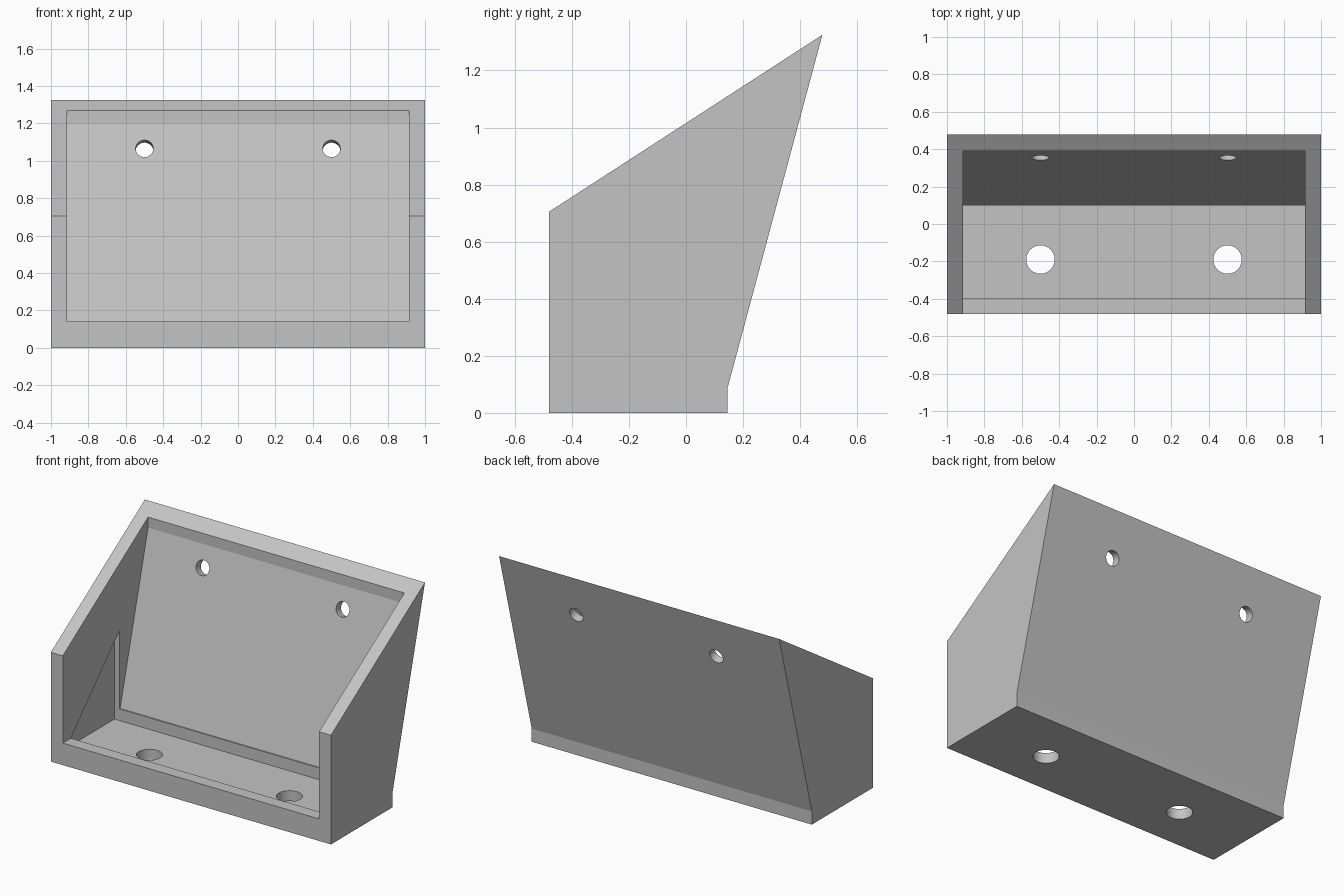
import bpy, bmesh, math
from mathutils import Vector

cube = bpy.data.objects.get("Cube")
if cube:
    bpy.data.objects.remove(cube, do_unlink=True)

grey = bpy.data.materials.new("light_grey")
grey.use_nodes = True
colour = (0.55, 0.55, 0.55, 1)
grey.diffuse_color = colour
grey.node_tree.nodes["Principled BSDF"].inputs["Base Color"].default_value = colour


def add_object(name, bm):
    bmesh.ops.recalc_face_normals(bm, faces=bm.faces)
    mesh = bpy.data.meshes.new(name)
    bm.to_mesh(mesh)
    bm.free()
    mesh.materials.append(grey)
    obj = bpy.data.objects.new(name, mesh)
    bpy.context.collection.objects.link(obj)
    return obj


def prism(name, profile, half):
    """Side profile (y, z) extruded across the width."""
    bm = bmesh.new()
    face = bm.faces.new([bm.verts.new((-half, y, z)) for y, z in profile])
    new = bmesh.ops.extrude_face_region(bm, geom=[face])["geom"]
    verts = [v for v in new if isinstance(v, bmesh.types.BMVert)]
    bmesh.ops.translate(bm, verts=verts, vec=(2 * half, 0, 0))
    return add_object(name, bm)


def drill(name, centre, axis, radius, depth):
    bm = bmesh.new()
    bmesh.ops.create_cone(bm, cap_ends=True, segments=48, radius1=radius,
                          radius2=radius, depth=depth)
    obj = add_object(name, bm)
    obj.location = centre
    obj.rotation_euler = Vector(axis).to_track_quat('Z', 'Y').to_euler()
    return obj


# Solid outer body with a leaning back and sloping sides
bracket = prism("bracket_body", [(-0.48, 0), (0.145, 0), (0.145, 0.085),
                                 (0.478, 1.325), (-0.48, 0.705)], 1.0)

# Open interior, then the undercut floor pocket with its triangular side recesses
cutters = [
    prism("interior_cutter", [(-0.7, 0.142), (0.105, 0.142), (0.39, 1.2),
                              (0.39, 1.6), (-0.7, 1.6)], 0.915),
    prism("pocket_cutter", [(-0.42, 0.067), (0.097, 0.067),
                            (0.097, 0.645), (-0.42, 0.12)], 0.95),
]

# Mounting holes in the floor and the back wall
for side, x in (("left", 0.5), ("right", -0.5)):
    cutters.append(drill(side + "_floor_hole", (x, -0.19, 0), (0, 0, 1), 0.076, 0.3))
    cutters.append(drill(side + "_wall_hole", (x, 0.354, 1.065),
                         (0, 1, -0.269), 0.047, 0.3))

bpy.context.view_layer.objects.active = bracket
for cutter in cutters:
    cutter.hide_render = True
    mod = bracket.modifiers.new(cutter.name, 'BOOLEAN')
    mod.operation = 'DIFFERENCE'
    mod.solver = 'EXACT'
    mod.object = cutter
    bpy.ops.object.modifier_apply(modifier=mod.name)
    bpy.data.objects.remove(cutter, do_unlink=True)

# Smooth only the round bores
bpy.ops.object.select_all(action='DESELECT')
bracket.select_set(True)
bpy.ops.object.shade_smooth_by_angle(angle=math.radians(12))
